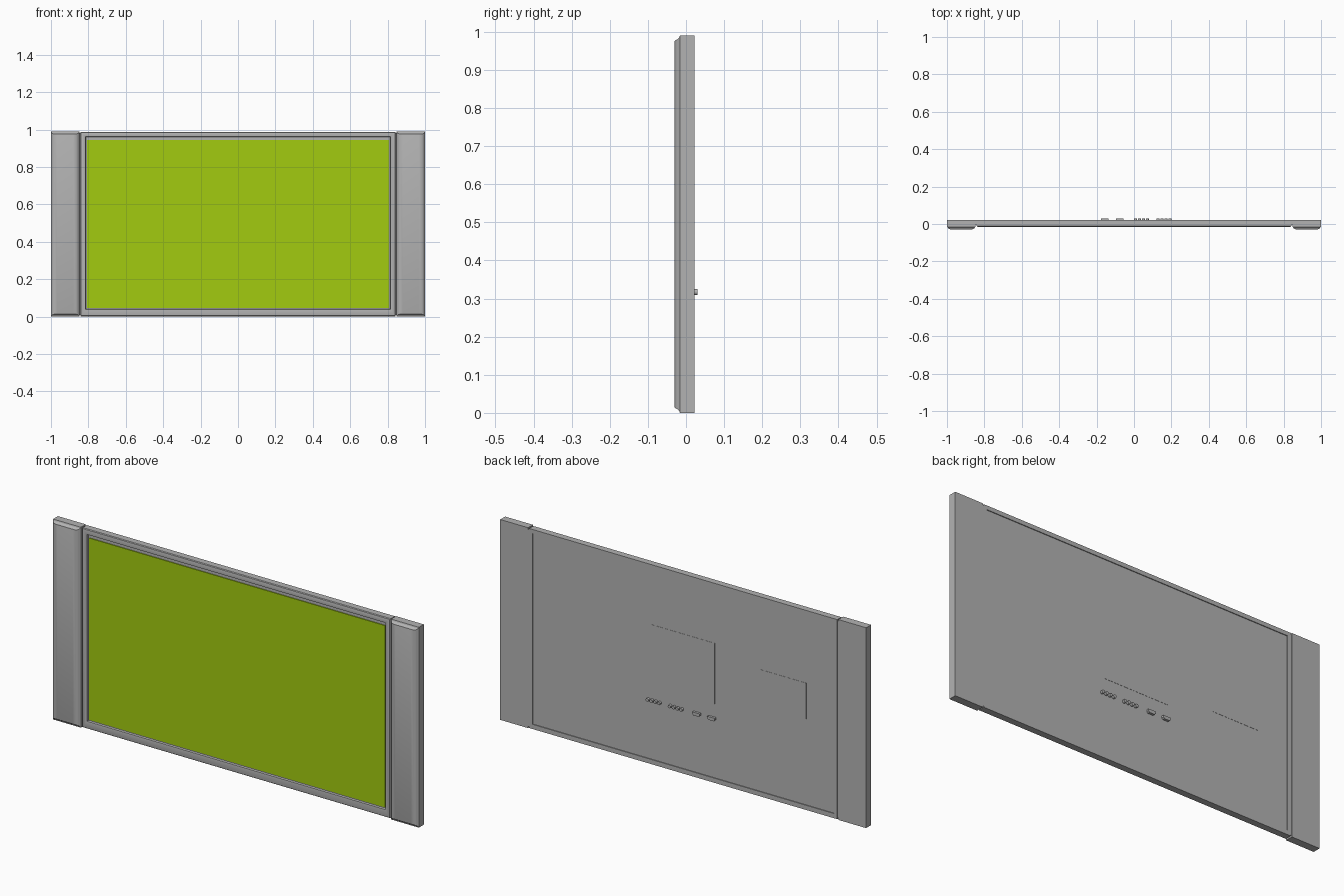
import bpy, bmesh, math

if "Cube" in bpy.data.objects:
    bpy.data.objects.remove(bpy.data.objects["Cube"])


def material(name, rgb):
    m = bpy.data.materials.new(name)
    m.diffuse_color = (*rgb, 1)
    m.use_nodes = True
    m.node_tree.nodes["Principled BSDF"].inputs["Base Color"].default_value = m.diffuse_color
    return m


GREY = material("casing grey", (0.45, 0.45, 0.45))
GREEN = material("screen green", (0.36, 0.60, 0.005))


def finish(bm, name, mat, smooth=True):
    bmesh.ops.recalc_face_normals(bm, faces=bm.faces)
    me = bpy.data.meshes.new(name)
    bm.to_mesh(me)
    bm.free()
    me.materials.append(mat)
    ob = bpy.data.objects.new(name, me)
    bpy.context.collection.objects.link(ob)
    if smooth:
        bpy.ops.object.select_all(action='DESELECT')
        bpy.context.view_layer.objects.active = ob
        ob.select_set(True)
        bpy.ops.object.shade_smooth_by_angle(angle=math.radians(30))
    return ob


def loft(name, rings, mat, smooth=True):
    """Join rectangles (y, x0, x1, z0, z1) in order and cap both ends."""
    bm = bmesh.new()
    loops = [[bm.verts.new(p) for p in ((a, y, c), (b, y, c), (b, y, d), (a, y, d))]
             for y, a, b, c, d in rings]
    for r, s in zip(loops, loops[1:]):
        for i in range(4):
            j = (i + 1) % 4
            bm.faces.new((r[i], r[j], s[j], s[i]))
    bm.faces.new(loops[0])
    bm.faces.new(loops[-1])
    return finish(bm, name, mat, smooth)


def box(name, x0, x1, y0, y1, z0, z1, mat=GREY):
    return loft(name, [(y0, x0, x1, z0, z1), (y1, x0, x1, z0, z1)], mat, False)


# Main casing: recessed back panel, rounded rim, recessed screen bed
loft("television_casing", [
    (0.018, -0.825, 0.825, 0.025, 0.968),
    (0.022, -0.825, 0.825, 0.025, 0.968),
    (0.022, -0.842, 0.842, 0.002, 0.988),
    (-0.010, -0.842, 0.842, 0.002, 0.988),
    (-0.014, -0.839, 0.839, 0.005, 0.985),
    (-0.016, -0.832, 0.832, 0.012, 0.978),
    (-0.016, -0.822, 0.822, 0.033, 0.968),
    (-0.014, -0.816, 0.816, 0.039, 0.962),
    (-0.004, -0.814, 0.814, 0.041, 0.960)], GREY)

# Screen plate
box("screen", -0.808, 0.808, -0.008, -0.004, 0.046, 0.944, GREEN)

# Side speakers with bulging fronts, and the strips joining them to the casing
for side, sx in (("left", -1), ("right", 1)):
    profile = [(0.022, 0, 0), (-0.016, 0, 0), (-0.018, 0.003, 0.006),
               (-0.023, 0.006, 0.010), (-0.027, 0.012, 0.012),
               (-0.0295, 0.021, 0.014), (-0.0305, 0.034, 0.017)]
    rings = []
    for y, ix, iz in profile:
        a, b = sorted((sx * (1 - ix), sx * (0.848 + ix)))
        rings.append((y, a, b, iz, 0.99 - iz))
    loft(side + "_speaker", rings, GREY)
    a, b = sorted((sx * 0.838, sx * 0.852))
    box(side + "_joining_strip", a, b, -0.004, 0.0215, 0.008, 0.982)

# Rear cover plates
box("large_rear_cover", -0.17, 0.18, 0.0175, 0.019, 0.39, 0.69)
box("small_rear_cover", -0.67, -0.415, 0.0175, 0.019, 0.45, 0.627)

# Round jacks in two groups of four
for group, start in enumerate((0.008, 0.129)):
    for i in range(4):
        bm = bmesh.new()
        bmesh.ops.create_cone(bm, cap_ends=True, segments=16, radius1=0.008,
                              radius2=0.008, depth=0.013)
        for v in bm.verts:
            x, y, z = v.co
            v.co = (x + start + i * 0.021, z + 0.0235, y + 0.317)
        finish(bm, f"round_jack_{group}_{i}", GREY)

# Flat sockets with slanted corners
for i, cx in enumerate((-0.157, -0.075)):
    bm = bmesh.new()
    outline = [(-0.02, 0.008), (0.02, 0.008), (0.02, -0.002),
               (0.014, -0.008), (-0.014, -0.008), (-0.02, -0.002)]
    f = bm.faces.new([bm.verts.new((cx + x, 0.0175, 0.317 + z)) for x, z in outline])
    ext = bmesh.ops.extrude_face_region(bm, geom=[f])["geom"]
    for v in ext:
        if isinstance(v, bmesh.types.BMVert):
            v.co.y = 0.03
    finish(bm, f"flat_socket_{i}", GREY, False)
